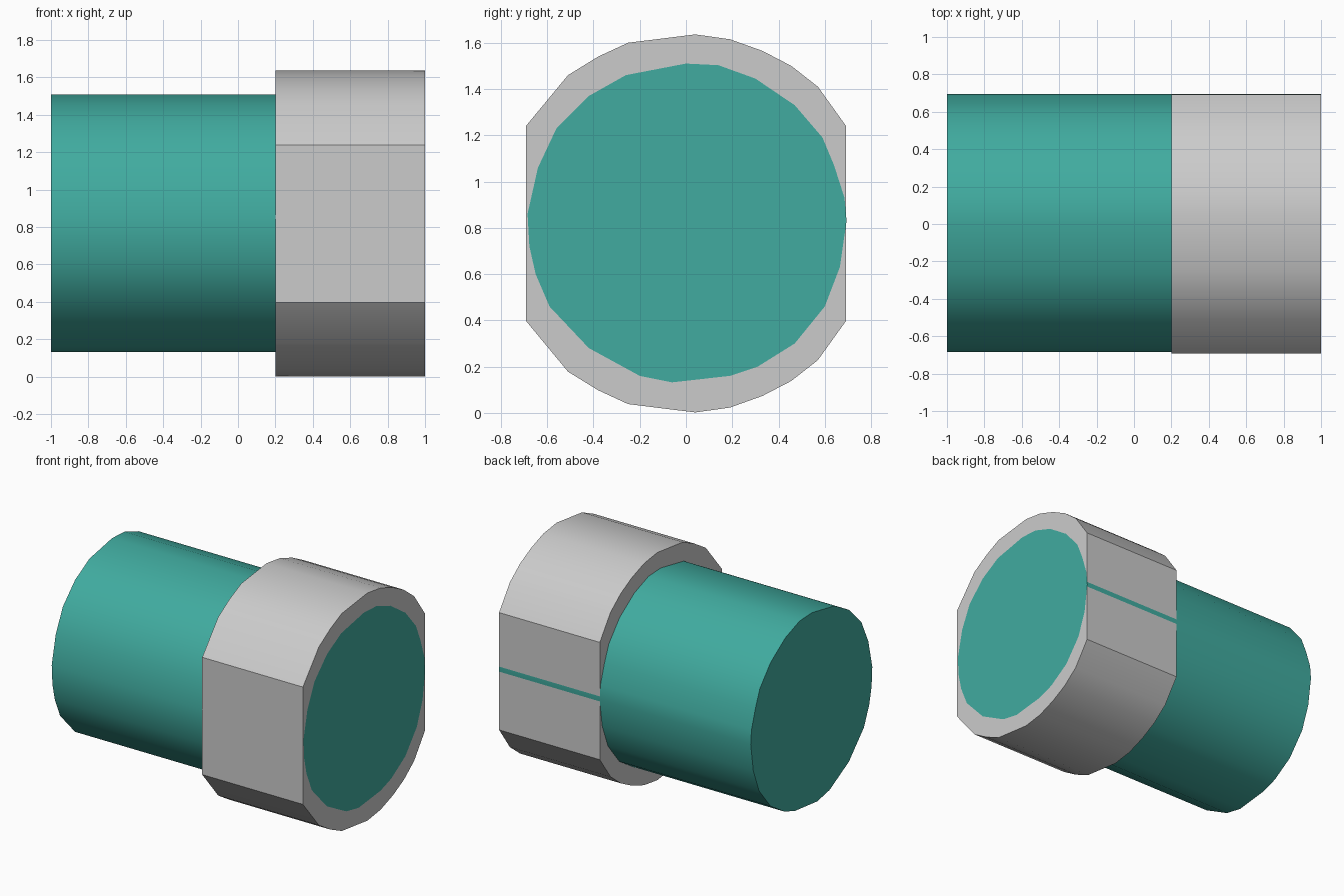
import bpy, bmesh

if "Cube" in bpy.data.objects:
    bpy.data.objects.remove(bpy.data.objects["Cube"])

CZ = 0.819  # axis height


def material(name, rgb):
    m = bpy.data.materials.new(name)
    m.diffuse_color = (*rgb, 1)
    m.use_nodes = True
    m.node_tree.nodes["Principled BSDF"].inputs["Base Color"].default_value = m.diffuse_color
    return m


def prism(name, loops, x0, x1, mat):
    """Extrude one outline, or an outline with a hole, along x."""
    bm = bmesh.new()
    caps = ([], [])
    for pts in loops:
        rings = [[bm.verts.new((x, y, z)) for y, z in pts] for x in (x0, x1)]
        n = len(pts)
        for i in range(n):
            j = (i + 1) % n
            bm.faces.new((rings[0][i], rings[0][j], rings[1][j], rings[1][i]))
        for cap, ring in zip(caps, rings):
            cap += [bm.edges.get((ring[i], ring[(i + 1) % n])) for i in range(n)]
    for cap, d in zip(caps, (-1, 1)):
        bmesh.ops.triangle_fill(bm, edges=cap, use_beauty=True, normal=(d, 0, 0))
    bmesh.ops.recalc_face_normals(bm, faces=bm.faces)
    me = bpy.data.meshes.new(name)
    bm.to_mesh(me)
    bm.free()
    me.materials.append(mat)
    ob = bpy.data.objects.new(name, me)
    bpy.context.collection.objects.link(ob)
    bpy.ops.object.select_all(action='DESELECT')
    ob.select_set(True)
    bpy.context.view_layer.objects.active = ob
    bpy.ops.object.shade_smooth_by_angle(angle=0.5)
    return ob


teal = material("teal", (0.052, 0.41, 0.35))
grey = material("light grey", (0.6, 0.6, 0.6))

# Slightly irregular round outline of the shaft (y, z)
shaft = [(0.0, 1.51), (0.14, 1.503), (0.30, 1.445), (0.47, 1.33), (0.59, 1.19),
         (0.64, 1.07), (0.685, 0.93), (0.694, 0.83), (0.665, 0.63), (0.60, 0.46),
         (0.47, 0.30), (0.31, 0.20), (0.19, 0.16), (-0.06, 0.132), (-0.20, 0.16),
         (-0.42, 0.28), (-0.59, 0.46), (-0.65, 0.60), (-0.677, 0.72),
         (-0.685, 0.86), (-0.64, 1.06), (-0.56, 1.23), (-0.42, 1.37), (-0.26, 1.46)]
prism("shaft", [shaft], -1, 1, teal)

# Collar with two flat sides: upper half outline mirrored below the axis
upper = [(-0.692, 1.24), (-0.51, 1.46), (-0.38, 1.54), (-0.25, 1.60), (0.04, 1.636),
         (0.19, 1.615), (0.33, 1.565), (0.455, 1.50), (0.57, 1.41), (0.692, 1.24)]
outer = upper + [(y, 2 * CZ - z) for y, z in reversed(upper)]
hole = [(min(y, 0.69), z) for y, z in shaft]
prism("collar", [outer, hole], 0.2, 1, grey)
